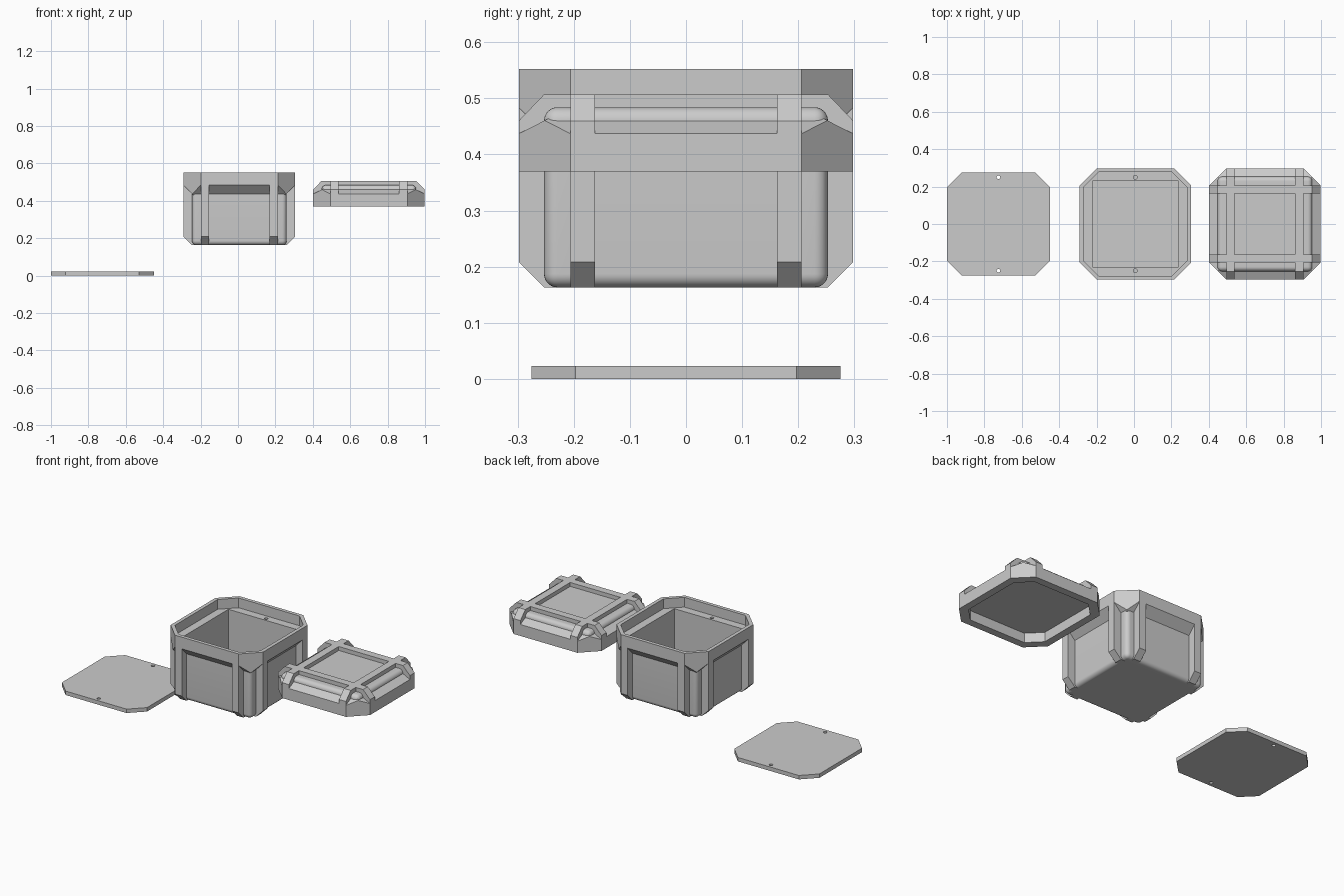
import bpy, bmesh
from mathutils import Vector

if "Cube" in bpy.data.objects:
    bpy.data.objects.remove(bpy.data.objects["Cube"])

H, CORE, CH = 0.298, 0.253, 0.092   # outer half width, core half width, corner cut


def finish(name, bm):
    bmesh.ops.recalc_face_normals(bm, faces=bm.faces[:])
    me = bpy.data.meshes.new(name)
    bm.to_mesh(me)
    bm.free()
    ob = bpy.data.objects.new(name, me)
    bpy.context.collection.objects.link(ob)
    return ob


def outline(h, c=0.0):
    if c == 0:
        return [(-h, -h), (h, -h), (h, h), (-h, h)]
    k = h - c
    return [(-k, -h), (k, -h), (h, -k), (h, k), (k, h), (-k, h), (-h, k), (-h, -k)]


def stack(name, cx, layers):
    """Solid from (half width, corner cut, z) layers."""
    bm = bmesh.new()
    rings = [[bm.verts.new((x + cx, y, z)) for x, y in outline(h, c)] for h, c, z in layers]
    n = len(rings[0])
    for a, b in zip(rings, rings[1:]):
        for i in range(n):
            j = (i + 1) % n
            bm.faces.new((a[i], a[j], b[j], b[i]))
    bm.faces.new(rings[0][::-1])
    bm.faces.new(rings[-1])
    return finish(name, bm)


def rounded_core(name, cx, z0, z1, round_z):
    """Box with rounded upright edges and rounded edges at height round_z."""
    bm = bmesh.new()
    bmesh.ops.create_cube(bm, size=1)
    for v in bm.verts:
        v.co = Vector((cx + 2 * CORE * v.co.x, 2 * CORE * v.co.y,
                       z0 + (z1 - z0) * (v.co.z + 0.5)))
    edges = []
    for e in bm.edges:
        a, b = e.verts[0].co.z, e.verts[1].co.z
        if abs(a - b) > 1e-4 or (abs(a - round_z) < 1e-4 and abs(b - round_z) < 1e-4):
            edges.append(e)
    bmesh.ops.bevel(bm, geom=edges, offset=0.024, segments=7, profile=0.5, affect='EDGES')
    return finish(name, bm)


def rib(cx, profile, along_x, v0, v1):
    """Profile (u, z) extruded across from v0 to v1."""
    bm = bmesh.new()
    ends = []
    for v in (v0, v1):
        ends.append([bm.verts.new((cx + u, v, z) if along_x else (cx + v, u, z))
                     for u, z in profile])
    n = len(profile)
    for i in range(n):
        j = (i + 1) % n
        bm.faces.new((ends[0][i], ends[0][j], ends[1][j], ends[1][i]))
    bm.faces.new(ends[0][::-1])
    bm.faces.new(ends[1])
    return finish("rib", bm)


def pin(cx, y, z0, z1):
    bm = bmesh.new()
    bmesh.ops.create_cone(bm, cap_ends=True, segments=20, radius1=0.01, radius2=0.01, depth=z1 - z0)
    bmesh.ops.translate(bm, verts=bm.verts[:], vec=(cx, y, (z0 + z1) / 2))
    return finish("pin", bm)


def combine(ob, tool, op):
    m = ob.modifiers.new("bool", 'BOOLEAN')
    m.operation, m.solver, m.object = op, 'EXACT', tool
    bpy.context.view_layer.objects.active = ob
    bpy.ops.object.modifier_apply(modifier=m.name)
    bpy.data.objects.remove(tool, do_unlink=True)


def smooth(ob):
    bpy.ops.object.select_all(action='DESELECT')
    ob.select_set(True)
    bpy.context.view_layer.objects.active = ob
    bpy.ops.object.shade_smooth_by_angle(angle=0.5)


def add_ribs(ob, cx, profile):
    for along_x in (True, False):
        for a, b in ((0.162, 0.206), (-0.206, -0.162)):
            combine(ob, rib(cx, profile, along_x, a, b), 'UNION')


# Flat inner plate with two screw holes
PX = -0.725
plate = stack("inner_plate", PX, [(0.275, 0.078, 0), (0.275, 0.078, 0.023)])
for s in (-1, 1):
    combine(plate, pin(PX, s * 0.25, -0.02, 0.05), 'DIFFERENCE')

# Box body: rim with sloped underside, rounded core, ribs
BX = 0.007
body = stack("box_body", BX, [(0.243, 0, 0.427), (H, 0, 0.484), (H, 0, 0.552)])
combine(body, stack("cut", BX, [(H, CH, 0.3), (H, CH, 0.7)]), 'INTERSECT')
combine(body, rounded_core("core", BX, 0.163, 0.51, 0.163), 'UNION')
add_ribs(body, BX, [(-H, 0.52), (-H, 0.208), (-CORE, 0.163),
                    (CORE, 0.163), (H, 0.208), (H, 0.52)])
# Plate seat, cavity and screw holes
combine(body, stack("seat", BX, [(0.277, 0.08, 0.495), (0.277, 0.08, 0.6)]), 'DIFFERENCE')
combine(body, stack("cavity", BX, [(0.23, 0, 0.188), (0.23, 0, 0.6)]), 'DIFFERENCE')
for s in (-1, 1):
    combine(body, pin(BX, s * 0.25, 0.465, 0.53), 'DIFFERENCE')
smooth(body)

# Lid: band with sloped shoulder, rounded top, crossing ribs
LX = 0.7
lid = stack("lid", LX, [(H, 0, 0.37), (H, 0, 0.437), (0.243, 0, 0.465)])
combine(lid, stack("cut", LX, [(H, CH, 0.2), (H, CH, 0.7)]), 'INTERSECT')
combine(lid, rounded_core("core", LX, 0.40, 0.484, 0.484), 'UNION')
add_ribs(lid, LX, [(-H, 0.40), (H, 0.40), (H, 0.46), (CORE, 0.507),
                   (-CORE, 0.507), (-H, 0.46)])
# Hollow underside
combine(lid, stack("hollow", LX, [(0.255, 0.075, 0.3), (0.255, 0.075, 0.425)]), 'DIFFERENCE')
smooth(lid)
